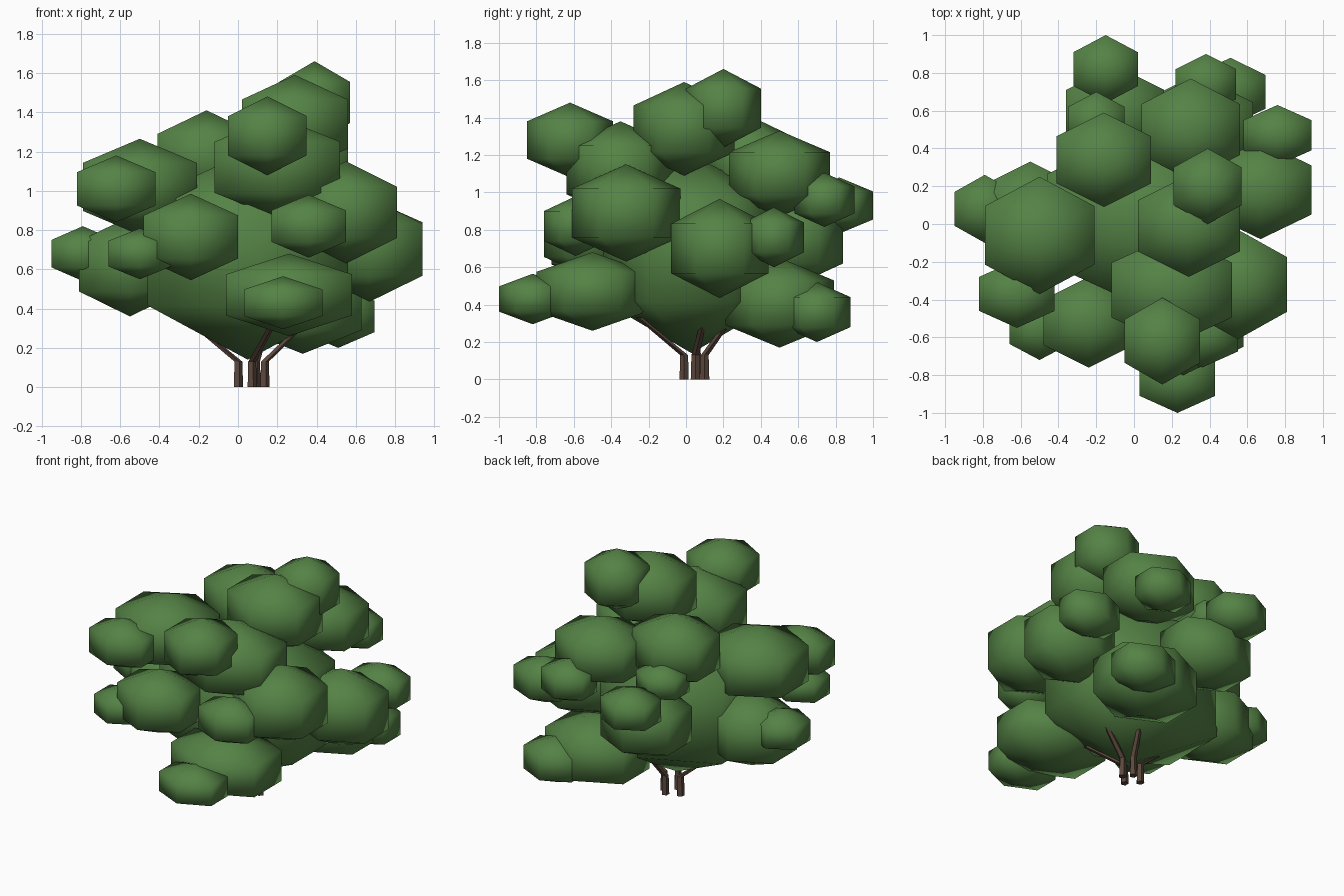
import bpy, bmesh, math
from mathutils import Vector

if "Cube" in bpy.data.objects:
    bpy.data.objects.remove(bpy.data.objects["Cube"])


def material(name, rgb):
    m = bpy.data.materials.new(name)
    m.diffuse_color = (*rgb, 1)
    m.use_nodes = True
    m.node_tree.nodes["Principled BSDF"].inputs["Base Color"].default_value = m.diffuse_color
    return m


leaf = material("leaf green", (0.09, 0.225, 0.06))
bark = material("bark brown", (0.105, 0.064, 0.045))


def finish(bm, name, mat, smooth):
    bmesh.ops.recalc_face_normals(bm, faces=bm.faces)
    for f in bm.faces:
        f.smooth = smooth
    me = bpy.data.meshes.new(name)
    bm.to_mesh(me)
    bm.free()
    me.materials.append(mat)
    ob = bpy.data.objects.new(name, me)
    bpy.context.collection.objects.link(ob)


def clump(name, c, h, ring_z=(-0.5, 0.5)):
    """Six-sided low-poly ball: centre c, half extents h."""
    bm = bmesh.new()
    c = Vector(c)
    rings = []
    for z in ring_z:
        ring = []
        for k in range(6):
            a = math.radians(90 + 60 * k)
            x, y = math.cos(a) / math.cos(math.pi / 6), math.sin(a)
            ring.append(bm.verts.new(c + Vector((x * h[0], y * h[1], z * h[2]))))
        rings.append(ring)
    low = bm.verts.new(c - Vector((0, 0, h[2])))
    top = bm.verts.new(c + Vector((0, 0, h[2])))
    for k in range(6):
        j = (k + 1) % 6
        bm.faces.new((rings[0][k], rings[0][j], rings[1][j], rings[1][k]))
        bm.faces.new((low, rings[0][j], rings[0][k]))
        bm.faces.new((top, rings[1][k], rings[1][j]))
    finish(bm, name, leaf, True)


def stem(name, base, tip):
    """Stem that rises straight, then bends out towards the foliage."""
    bm = bmesh.new()
    path = [(base[0], base[1], 0, 0.026), (base[0], base[1], 0.13, 0.022), (*tip, 0.018)]
    rings = []
    for x, y, z, r in path:
        rings.append([bm.verts.new((x + r * math.cos(k * math.tau / 5),
                                    y + r * math.sin(k * math.tau / 5), z)) for k in range(5)])
    for a, b in zip(rings, rings[1:]):
        for k in range(5):
            j = (k + 1) % 5
            bm.faces.new((a[k], a[j], b[j], b[k]))
    bm.faces.new(rings[0][::-1])
    bm.faces.new(rings[-1])
    finish(bm, name, bark, False)


# core of the bush
clump("foliage_core", (0.05, 0.03, 0.67), (0.51, 0.47, 0.53), (-0.48, 0.55))

# main clumps around the core: centre, half extents
main = [
    ((0.29, -0.01, 1.34), (0.27, 0.27, 0.25)),
    ((0.20, -0.35, 1.12), (0.32, 0.29, 0.26)),
    ((0.30, 0.50, 1.10), (0.26, 0.27, 0.23)),
    ((-0.16, 0.34, 1.17), (0.25, 0.25, 0.24)),
    ((-0.50, -0.06, 1.02), (0.29, 0.31, 0.245)),
    ((-0.24, -0.52, 0.765), (0.24, 0.24, 0.22)),
    ((-0.55, 0.07, 0.615), (0.26, 0.26, 0.255)),
    ((0.55, -0.32, 0.89), (0.26, 0.29, 0.26)),
    ((0.67, 0.18, 0.70), (0.27, 0.26, 0.265)),
    ((0.26, -0.50, 0.47), (0.32, 0.30, 0.21)),
    ((0.33, 0.50, 0.41), (0.30, 0.29, 0.24)),
    ((-0.10, 0.58, 0.74), (0.26, 0.26, 0.24)),
]
# small outer clumps, each sitting on a main clump
outer = [
    ((0.39, 0.20, 1.45), (0.18, 0.20, 0.21)),
    ((0.15, -0.62, 1.28), (0.20, 0.23, 0.20)),
    ((0.38, 0.74, 0.96), (0.16, 0.16, 0.145)),
    ((-0.20, 0.54, 1.03), (0.15, 0.16, 0.13)),
    ((-0.62, -0.37, 1.01), (0.20, 0.18, 0.17)),
    ((-0.50, -0.55, 0.68), (0.16, 0.17, 0.13)),
    ((-0.79, 0.08, 0.68), (0.16, 0.18, 0.14)),
    ((0.36, -0.59, 0.82), (0.19, 0.17, 0.16)),
    ((0.76, 0.47, 0.76), (0.18, 0.16, 0.16)),
    ((0.23, -0.82, 0.43), (0.20, 0.18, 0.135)),
    ((0.51, 0.70, 0.36), (0.185, 0.18, 0.16)),
    ((-0.15, 0.82, 0.93), (0.17, 0.18, 0.15)),
]
for i, (c, h) in enumerate(main):
    clump(f"main_clump_{i + 1}", c, h)
for i, (c, h) in enumerate(outer):
    clump(f"outer_clump_{i + 1}", c, h)

# stems
stems = [
    ((0.00, 0.06), (-0.24, 0.03, 0.33)),
    ((0.07, -0.01), (0.18, -0.25, 0.33)),
    ((0.09, 0.10), (0.13, 0.20, 0.27)),
    ((0.135, 0.05), (0.30, 0.09, 0.29)),
]
for i, (b, t) in enumerate(stems):
    stem(f"stem_{i + 1}", b, t)
